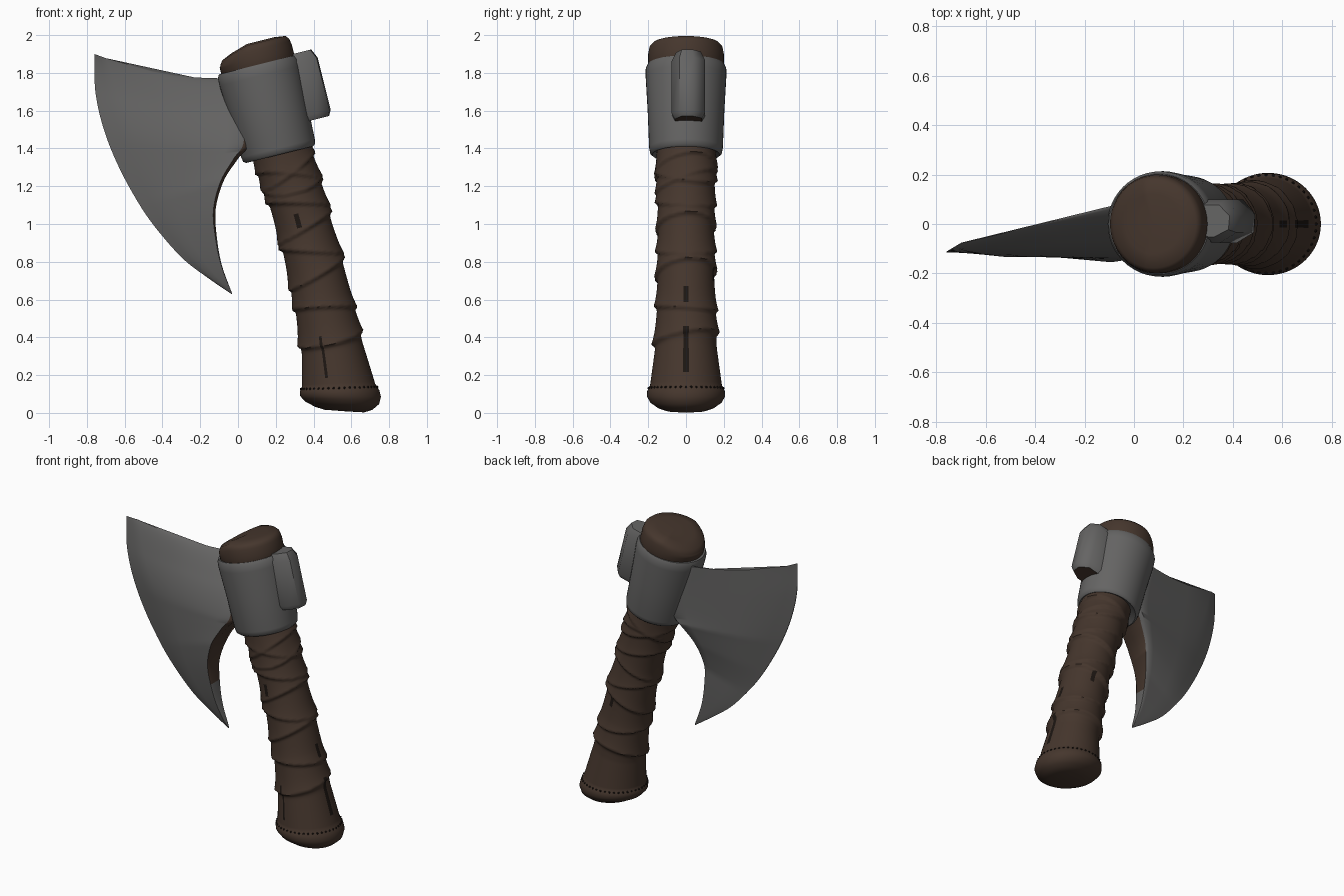
import bpy, bmesh, math
from mathutils import Vector, Matrix

if "Cube" in bpy.data.objects:
    bpy.data.objects.remove(bpy.data.objects["Cube"])

def material(name, rgb):
    m = bpy.data.materials.new(name)
    m.diffuse_color = (*rgb, 1)
    m.use_nodes = True
    m.node_tree.nodes["Principled BSDF"].inputs["Base Color"].default_value = m.diffuse_color
    return m

STEEL = material("grey steel", (0.13, 0.128, 0.126))
LEATHER = material("brown leather", (0.06, 0.037, 0.026))
DARK = material("dark seam", (0.012, 0.008, 0.006))
MATS = [STEEL, LEATHER, DARK]

# The haft leans 14 degrees; parts on it are built upright, then leaned
LEAN = Matrix.Translation((0.565, 0, 0)) @ Matrix.Rotation(math.radians(-14), 4, 'Y')

def finish(name, bm, matrix=None, sharp=40):
    bmesh.ops.recalc_face_normals(bm, faces=bm.faces)
    if matrix:
        bm.transform(matrix)
    me = bpy.data.meshes.new(name)
    for f in bm.faces:
        f.smooth = True
    bm.to_mesh(me)
    bm.free()
    for m in MATS:
        me.materials.append(m)
    me.set_sharp_from_angle(angle=math.radians(sharp))
    ob = bpy.data.objects.new(name, me)
    bpy.context.collection.objects.link(ob)
    return ob

def skin(bm, rings, closed_ends=True):
    n = len(rings[0])
    for a, b in zip(rings, rings[1:]):
        for i in range(n):
            j = (i + 1) % n
            bm.faces.new((a[i], a[j], b[j], b[i]))
    if closed_ends:
        bm.faces.new(rings[0][::-1])
        bm.faces.new(rings[-1])

def lerp_table(table, h):
    for (h0, r0), (h1, r1) in zip(table, table[1:]):
        if h <= h1:
            return r0 + (r1 - r0) * max(0, h - h0) / (h1 - h0)
    return table[-1][1]

def curve(pts, t):
    # Catmull-Rom through evenly spaced points
    n = len(pts) - 1
    i = min(int(t * n), n - 1)
    u = t * n - i
    p = [Vector(pts[max(0, min(n, i + k))]) for k in (-1, 0, 1, 2)]
    return 0.5 * (2 * p[1] + (p[2] - p[0]) * u + (2 * p[0] - 5 * p[1] + 4 * p[2] - p[3]) * u * u
                  + (3 * p[1] - p[0] - 3 * p[2] + p[3]) * u ** 3)

# ---- Haft: flared pommel, overlapping leather wraps, slanted top
PROFILE = [(0.01, 0.1), (0.025, 0.145), (0.055, 0.188), (0.09, 0.207), (0.12, 0.205), (0.15, 0.19),
           (0.35, 0.163), (0.6, 0.15), (1.0, 0.143), (1.45, 0.152), (1.8, 0.17), (1.9, 0.2),
           (1.96, 0.2), (1.995, 0.193), (2.012, 0.178), (2.02, 0.12)]
# wraps: height of lower lip, tilt, tilt direction in degrees
WRAPS = [(0.4, 0.03, 90), (0.56, 0.035, 200), (0.75, 0.05, 20), (0.87, 0.05, 180),
         (1.0, 0.05, 10), (1.13, 0.045, 190), (1.25, 0.06, 90), (1.28, 0.06, 200), (1.31, 0.07, 20)]
SLITS = [(-100, 1.01, 1.09), (-106, 0.2, 0.42), (0, 0.17, 0.42), (0, 0.56, 0.64), (75, 0.7, 0.78)]
SEGS = 72

def haft_point(a, h):
    r = lerp_table(PROFILE, h)
    if 0.25 < h < 1.5:
        bump = 0
        for hk, tilt, ph in WRAPS:
            d = h - hk - tilt * math.cos(a - math.radians(ph))
            bump = max(bump, 0.021 * math.exp(-d / 0.07 if d > 0 else d / 0.008))
        r += bump
    x = r * math.cos(a)
    bow = 0.035 * math.sin(math.pi * max(0, min(1, (h - 0.1) / 1.45)))
    shear = 0.33 * x * max(0, 1 - h / 0.4)      # pommel tilts back to level
    if h > 1.93:                                # top falls off towards the blade
        shear += 0.3 * max(0, -x - 0.03) * min(1, (h - 1.93) / 0.06)
    return Vector((x + bow, r * math.sin(a), h - shear))

bm = bmesh.new()
heights = [0.01, 0.025, 0.04, 0.055, 0.075, 0.09, 0.12, 0.135] + [0.15 + 0.011 * i for i in range(120)]
heights += [1.6, 1.8, 1.88, 1.9, 1.93, 1.96, 1.98, 1.995, 2.012, 2.02]
rings = [[bm.verts.new(haft_point(math.tau * i / SEGS, h)) for i in range(SEGS)] for h in heights]
skin(bm, rings, False)
for ring, z in ((rings[0], 0.009), (rings[-1], 2.018)):
    c = bm.verts.new((0, 0, z))
    for i in range(SEGS):
        bm.faces.new((ring[i], ring[(i + 1) % SEGS], c))
for f in bm.faces:
    c = f.calc_center_median()
    bow = 0.035 * math.sin(math.pi * max(0, min(1, (c.z - 0.1) / 1.45)))
    ang = math.degrees(math.atan2(c.y, c.x - bow))
    f.material_index = 2 if any(abs(ang - a) < 2.6 and lo < c.z < hi for a, lo, hi in SLITS) else 1
finish("wrapped_haft", bm, LEAN, 60)

# ---- Stitches round the pommel
bm = bmesh.new()
for i in range(44):
    p = haft_point(math.tau * i / 44, 0.135)
    bmesh.ops.create_icosphere(bm, subdivisions=1, radius=0.007, matrix=Matrix.Translation(p))
for f in bm.faces:
    f.material_index = 2
finish("pommel_stitches", bm, LEAN)

# ---- Steel collar
bm = bmesh.new()
COLLAR = [(1.43, 0.14), (1.41, 0.178), (1.42, 0.19), (1.445, 0.195), (1.65, 0.203),
          (1.84, 0.214), (1.88, 0.213), (1.9, 0.203), (1.9, 0.17)]
skin(bm, [[bm.verts.new((1.03 * r * math.cos(math.tau * i / 48) - 0.004, r * math.sin(math.tau * i / 48), h))
           for i in range(48)] for h, r in COLLAR])
finish("collar", bm, LEAN, 50)

# ---- Faceted lug on the back of the collar
bm = bmesh.new()
SECTION = [(0.14, -0.07), (0.24, -0.076), (0.31, -0.035), (0.316, 0.04), (0.265, 0.1), (0.14, 0.1)]
rings = []
for h, k in ((1.545, 0.82), (1.575, 1), (1.86, 1), (1.91, 0.74)):
    rings.append([bm.verts.new((0.14 + (x - 0.14) * (0.5 + 0.5 * k), 0.013 + (y - 0.013) * k, h)) for x, y in SECTION])
skin(bm, rings)
for f in bm.faces:
    f.material_index = 1 if f.calc_center_median().z < 1.555 else 0
finish("back_lug", bm, LEAN, 50)

# ---- Bearded blade: rows run from the root curve to the cutting edge
ROOT = [(0.0, 1.77), (0.05, 1.6), (0.06, 1.43), (0.0, 1.345), (-0.075, 1.23), (-0.118, 1.08),
        (-0.112, 0.93), (-0.085, 0.78), (-0.03, 0.63)]
EDGE = [(-0.76, 1.9), (-0.755, 1.7), (-0.71, 1.5), (-0.63, 1.3), (-0.52, 1.1), (-0.42, 0.96),
        (-0.29, 0.815), (-0.16, 0.715), (-0.032, 0.628)]
bm = bmesh.new()
rings = []
ROWS = 60
for k in range(ROWS + 1):
    t = 0.998 * (k / ROWS) ** 1.3
    a, b = curve(ROOT, t), curve(EDGE, t)
    swell = math.sin(math.pi * t)
    sb = 0.92 - 0.2 * swell                       # start of the ground edge
    table = [(0, 0.095), (0.04, 0.115), (sb, 0.032 + 0.018 * swell), (1, 0.003)]
    taper = min(1, (2 * (1 - t)) ** 0.7)
    # front rolls over to meet the back along the top; the back thins in the beard
    roll = -0.93 + 1.93 * math.sin(math.pi / 2 * min(1, t / 0.3))
    thin = 1 - 0.75 * max(0, min(1, (t - 0.35) / 0.3))
    front, back = [], []
    for s in (0, 0.04, 0.15, 0.3, 0.45, 0.6, sb, sb + 0.5 * (1 - sb), 1):
        p = a.lerp(b, s)
        z = p.y - 0.16 * s * (1 - s) * (1 - t) ** 3
        mid = -0.035 + 0.121 * (p.x + 0.1) - 0.025 * t * t
        w = lerp_table(table, s) * taper
        front.append(bm.verts.new((p.x, mid - w * roll, z)))
        back.append(bm.verts.new((p.x, mid + w * thin, z)))
    rings.append(front + back[::-1])
skin(bm, rings)
# rough brown patch along the inner rim of the beard
rim = {v for r in rings for v in (r[0], r[1], r[-1])}
for f in bm.faces:
    if all(v in rim for v in f.verts) and 0.93 < f.calc_center_median().z < 1.56:
        f.material_index = 1
finish("blade", bm, None, 50)
